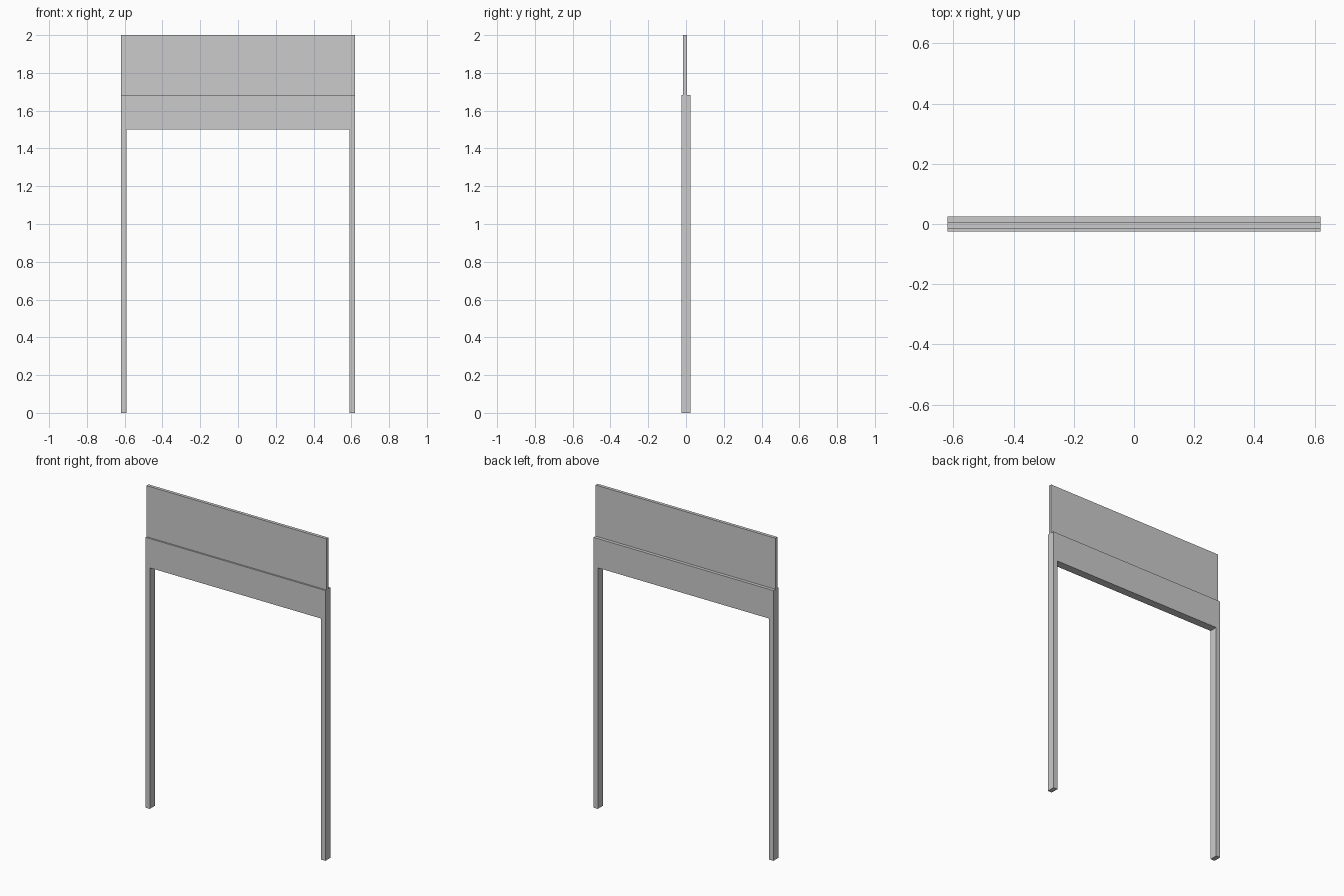
import bpy
import bmesh

if "Cube" in bpy.data.objects:
    bpy.data.objects.remove(bpy.data.objects["Cube"])


def extrude_profile(name, profile, y_front, y_back):
    """Solid made by extruding an XZ outline from y_front to y_back."""
    bm = bmesh.new()
    face = bm.faces.new([bm.verts.new((x, y_front, z)) for x, z in profile])
    result = bmesh.ops.extrude_face_region(bm, geom=[face])
    moved = [v for v in result["geom"] if isinstance(v, bmesh.types.BMVert)]
    bmesh.ops.translate(bm, verts=moved, vec=(0, y_back - y_front, 0))
    bmesh.ops.recalc_face_normals(bm, faces=bm.faces)
    mesh = bpy.data.meshes.new(name)
    bm.to_mesh(mesh)
    bm.free()
    obj = bpy.data.objects.new(name, mesh)
    bpy.context.collection.objects.link(obj)
    return obj


HALF_W, INNER_W = 0.619, 0.59
BEAM_BOTTOM, BEAM_TOP, TOP = 1.50, 1.682, 2.0

# Frame: two posts joined by a deep crossbeam, one continuous outline
half = [(HALF_W, BEAM_TOP), (HALF_W, 0), (INNER_W, 0), (INNER_W, BEAM_BOTTOM)]
outline = half + [(-x, z) for x, z in reversed(half)]
extrude_profile("post_frame", outline, -0.025, 0.025)

# Thin board standing on the crossbeam, slightly nearer the front
board = [(-HALF_W, BEAM_TOP), (HALF_W, BEAM_TOP), (HALF_W, TOP), (-HALF_W, TOP)]
extrude_profile("sign_board", board, -0.015, 0.005)
